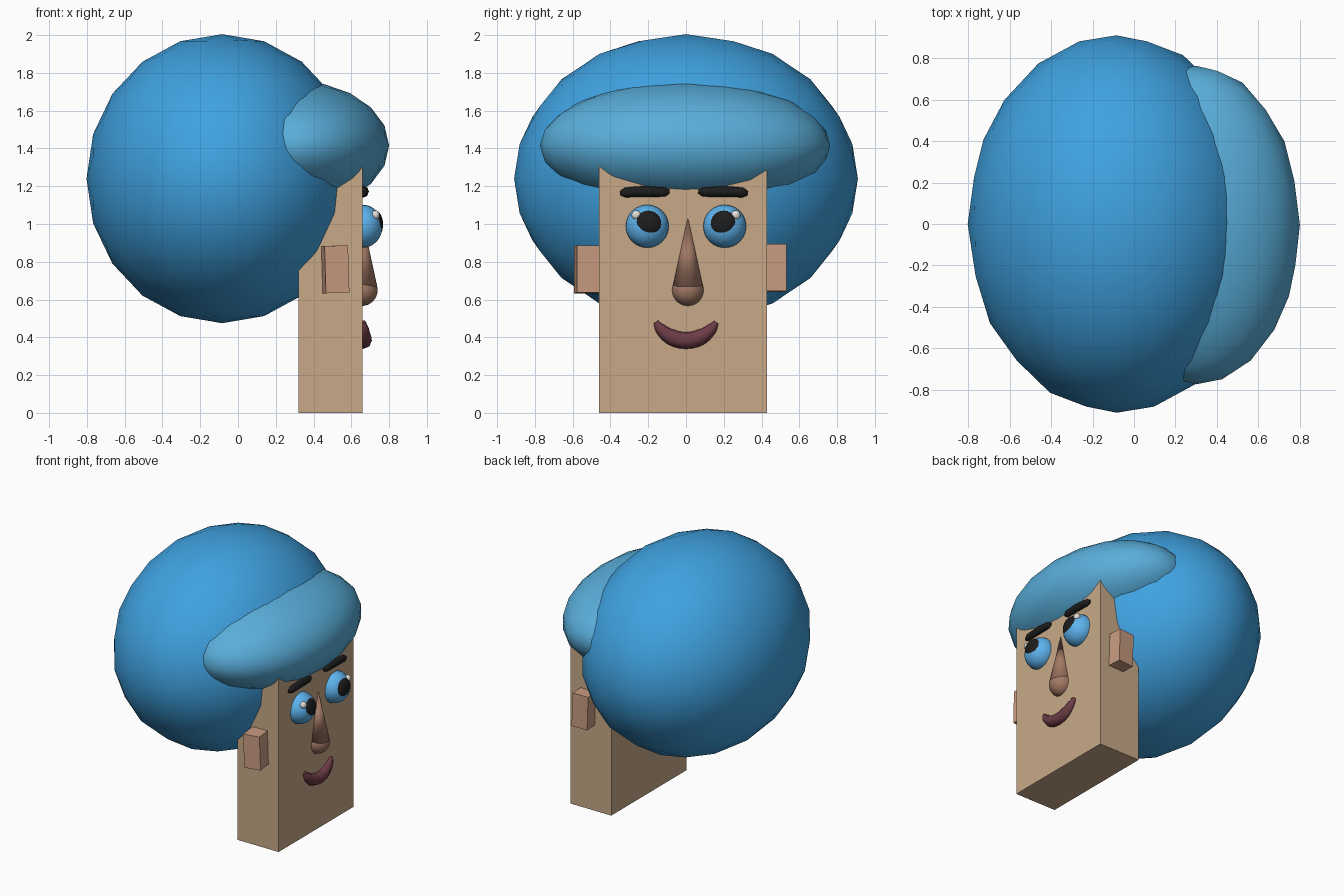
import bpy, math
from mathutils import Vector

if "Cube" in bpy.data.objects:
    bpy.data.objects.remove(bpy.data.objects["Cube"])


def paint(ob, color):
    key = "mat_" + "_".join(f"{c:.2f}" for c in color)
    mat = bpy.data.materials.get(key) or bpy.data.materials.new(key)
    mat.diffuse_color = (*color, 1)
    mat.use_nodes = True
    mat.node_tree.nodes["Principled BSDF"].inputs["Base Color"].default_value = mat.diffuse_color
    ob.data.materials.append(mat)


def finish(name, color, smooth=True):
    ob = bpy.context.object
    ob.name = name
    paint(ob, color)
    if smooth:
        bpy.ops.object.shade_smooth()
    return ob


def box(name, loc, size, color, rot=(0, 0, 0)):
    bpy.ops.mesh.primitive_cube_add(size=1, location=loc, rotation=rot)
    bpy.context.object.scale = size
    return finish(name, color, False)


def ico(name, loc, radii, color):
    # Coarse icosphere with its pole along y
    bpy.ops.mesh.primitive_ico_sphere_add(subdivisions=3, radius=1, rotation=(math.pi / 2, 0, 0))
    bpy.ops.object.transform_apply(location=False, rotation=True, scale=False)
    ob = bpy.context.object
    ob.location, ob.scale = loc, radii
    return finish(name, color)


def ball(name, loc, radii, color):
    bpy.ops.mesh.primitive_uv_sphere_add(segments=24, ring_count=16, radius=1,
                                         location=loc, rotation=(0, math.pi / 2, 0))
    bpy.ops.object.transform_apply(location=False, rotation=True, scale=False)
    bpy.context.object.scale = radii
    return finish(name, color)


def tube(name, points, bevel, color):
    # points: (y, z, relative radius), swept along the front of the face
    cu = bpy.data.curves.new(name, 'CURVE')
    cu.dimensions = '3D'
    cu.bevel_depth, cu.bevel_resolution = bevel, 2
    cu.use_fill_caps = True
    cu.resolution_u = 5
    sp = cu.splines.new('BEZIER')
    sp.bezier_points.add(len(points) - 1)
    for bp, (y, z, r) in zip(sp.bezier_points, points):
        bp.co = Vector((FACE_X + 0.004, y, z))
        bp.radius = r
        bp.handle_left_type = bp.handle_right_type = 'AUTO'
    ob = bpy.data.objects.new(name, cu)
    bpy.context.collection.objects.link(ob)
    bpy.ops.object.select_all(action='DESELECT')
    ob.select_set(True)
    bpy.context.view_layer.objects.active = ob
    bpy.ops.object.convert(target='MESH')
    return finish(name, color)


FACE_X = 0.66
SKIN, EAR = (0.58, 0.40, 0.25), (0.58, 0.33, 0.22)
NOSE, LIP = (0.36, 0.19, 0.13), (0.15, 0.045, 0.06)
HAIR, FRINGE = (0.05, 0.36, 0.75), (0.10, 0.42, 0.70)
IRIS, BLACK, WHITE = (0.11, 0.45, 0.85), (0.012, 0.012, 0.012), (0.75, 0.72, 0.7)

# Head slab and ears
box("face", (0.49, -0.015, 0.70), (0.34, 0.89, 1.40), SKIN)
box("ear_right", (0.515, -0.515, 0.76), (0.125, 0.14, 0.25), EAR, (0, -0.03, 0.13))
box("ear_left", (0.515, 0.46, 0.768), (0.125, 0.14, 0.25), EAR, (0, -0.03, 0.05))

# Hair mass and fringe
ico("hair", (-0.084, 0, 1.24), (0.718, 0.91, 0.765), HAIR)
ico("fringe", (0.30, -0.005, 1.415), (0.50, 0.768, 0.343), FRINGE)

# Eyes, pupils, highlights and eyebrows
for side, label in ((-1, "right"), (1, "left")):
    y = 0.205 * side
    ball("eye_" + label, (FACE_X, y, 0.988), (0.105, 0.114, 0.114), IRIS)
    ball("pupil_" + label, (0.725, y * 0.98, 0.998), (0.043, 0.074, 0.074), BLACK)
    ball("highlight_" + label, (0.728, side * 0.263, 1.047), (0.022, 0.025, 0.025), WHITE)
    c = -0.217 if side < 0 else 0.195
    tube("eyebrow_" + label,
         [(c - side * 0.130, 1.172, 0.35), (c - side * 0.105, 1.170, 0.85), (c, 1.172, 1),
          (c + side * 0.105, 1.166, 0.9), (c + side * 0.132, 1.162, 0.4)], 0.029, BLACK)

# Nose bridge and tip
bpy.ops.mesh.primitive_cone_add(vertices=24, radius1=0.08, radius2=0, depth=0.37,
                                location=(0.657, 0.01, 0.855))
finish("nose_bridge", NOSE)
ball("nose_tip", (0.655, 0.01, 0.65), (0.084, 0.084, 0.084), NOSE)

# Smiling mouth
tube("mouth",
     [(-0.160, 0.482, 0.3), (-0.135, 0.445, 0.66), (-0.075, 0.40, 0.95), (0, 0.384, 1),
      (0.075, 0.40, 0.95), (0.135, 0.445, 0.66), (0.160, 0.480, 0.3)], 0.045, LIP)
